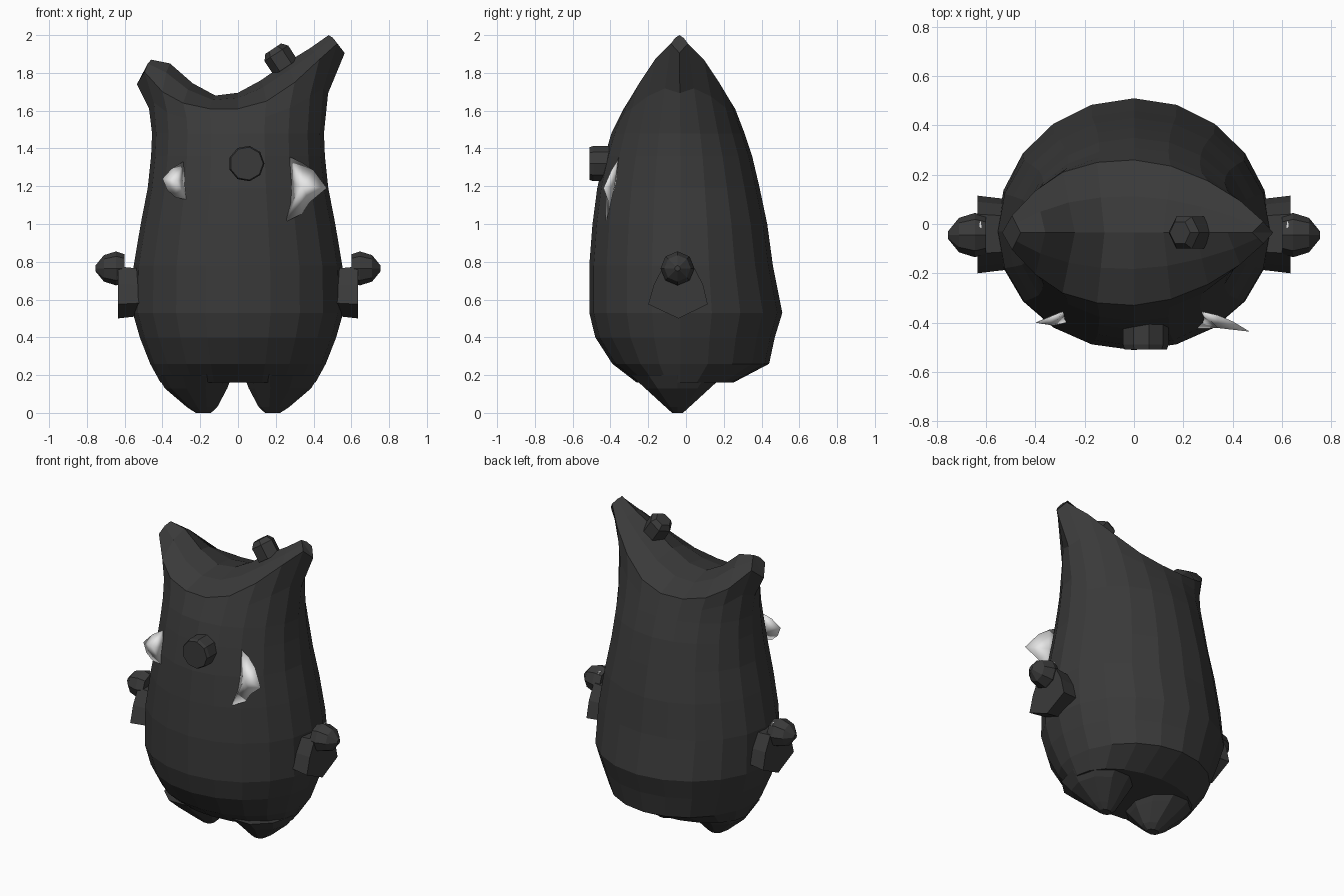
import bpy, bmesh, math
from mathutils import Vector

if "Cube" in bpy.data.objects:
    bpy.data.objects.remove(bpy.data.objects["Cube"])


def material(name, v):
    m = bpy.data.materials.new(name)
    m.diffuse_color = (v, v, v, 1)
    m.use_nodes = True
    m.node_tree.nodes["Principled BSDF"].inputs["Base Color"].default_value = m.diffuse_color
    return m


DARK = material("charcoal", 0.042)
WHITE = material("white", 0.8)
YC = -0.03


def make(name, verts, faces, mat, smooth=False):
    me = bpy.data.meshes.new(name)
    me.from_pydata([tuple(v) for v in verts], [], faces)
    bm = bmesh.new()
    bm.from_mesh(me)
    bmesh.ops.recalc_face_normals(bm, faces=bm.faces)
    for f in bm.faces:
        f.smooth = smooth
    bm.to_mesh(me)
    bm.free()
    me.materials.append(mat)
    ob = bpy.data.objects.new(name, me)
    bpy.context.collection.objects.link(ob)
    return ob


def loft(name, rings, mat):
    # join equal-length rings and cap both ends
    n = len(rings[0])
    verts = [v for r in rings for v in r]
    faces = [(i * n + k, i * n + (k + 1) % n, (i + 1) * n + (k + 1) % n, (i + 1) * n + k)
             for i in range(len(rings) - 1) for k in range(n)]
    faces += [tuple(range(n)), tuple(range(len(verts) - n, len(verts)))]
    return make(name, verts, faces, mat)


def prism(name, centre, axis, stages, n):
    # stages: (distance along axis, radius)
    q = Vector((0, 0, 1)).rotation_difference(Vector(axis))
    rings = [[Vector(centre) + q @ Vector((r * math.cos(2 * math.pi * k / n),
                                           r * math.sin(2 * math.pi * k / n), d))
              for k in range(n)] for d, r in stages]
    return loft(name, rings, DARK)


# Body: oval rings rising to a saddle-shaped rim with two horn tips
N = 20
levels = [(0.16, .41, -.26, .25), (0.26, .465, -.39, .44), (0.40, .52, -.48, .47), (0.53, .557, -.512, .51),
          (0.78, .552, -.512, .46), (1.0, .515, -.495, .43), (1.19, .478, -.47, .39), (1.36, .46, -.43, .35),
          (1.48, .455, -.395, .31)]
rim_half = [(.565, 0, 1.905), (.525, .045, 1.955), (.43, .13, 1.87), (.30, .21, 1.75), (.15, .27, 1.65),
            (0, .295, 1.61), (-.15, .285, 1.61), (-.29, .245, 1.64), (-.40, .17, 1.70), (-.495, .07, 1.805),
            (-.535, 0, 1.74)]
crest = [(.48, 2.0), (.38, 1.93), (.25, 1.85), (.12, 1.76), (0, 1.695), (-.12, 1.68), (-.24, 1.745),
         (-.36, 1.85), (-.46, 1.87)]
rings = []
for z, w, yf, yb in levels:
    ring = []
    for k in range(N):
        a = 2 * math.pi * k / N
        s = math.sin(a)
        ring.append(Vector((w * math.cos(a), YC + s * (yb - YC if s > 0 else YC - yf), z)))
    rings.append(ring)
rim = []
for k in range(N):
    x, d, z = rim_half[min(k, N - k)]
    rim.append(Vector((x, YC - 0.005 + (d if k <= 10 else -d), z)))
mid = []
for low, top in zip(rings[-1], rim):
    m = (low + top) / 2
    m.x = low.x + (top.x - low.x) * 0.2
    mid.append(m)
rings += [mid, rim]
verts = [v for r in rings for v in r]
faces = [(i * N + k, i * N + (k + 1) % N, (i + 1) * N + (k + 1) % N, (i + 1) * N + k)
         for i in range(len(rings) - 1) for k in range(N)]
faces.append(tuple(range(N)))
# saddle top: rim, shoulder and crest strips on both sides
base, cr = len(verts) - N, len(verts)
verts += [Vector((x, YC - 0.005, z)) for x, z in crest]
for side in (1, -1):
    edge = [base + (k if side > 0 else N - k) for k in range(1, 10)]
    sh = len(verts)
    for j in range(9):
        m = (verts[edge[j]] + verts[cr + j]) / 2
        m.z += 0.18 * (verts[cr + j].z - verts[edge[j]].z)
        verts.append(m)
    for j in range(8):
        faces.append((edge[j], edge[j + 1], sh + j + 1, sh + j))
        faces.append((sh + j, sh + j + 1, cr + j + 1, cr + j))
    faces.append((base, edge[0], sh, cr))
    faces.append((base + 10, edge[8], sh + 8, cr + 8))
make("body", verts, faces, DARK)

# Nose and the knob on the taller horn
prism("nose", (.045, -.38, 1.32), (0, -1, 0), [(0, .095), (.11, .095), (.13, .088)], 9)
prism("horn_knob", (.225, -.035, 1.87), (-.55, 0, .83), [(-.05, .075), (.04, .075), (.07, .05)], 6)

for s, side in ((1, "right"), (-1, "left")):
    # Foot
    foot = []
    for z, cx, rx, ry in [(.20, .23, .20, .26), (.13, .222, .165, .18), (.03, .19, .08, .065), (0, .183, .04, .03)]:
        foot.append([Vector((s * (cx + rx * math.cos(math.pi * k / 5)),
                             -.045 + ry * math.sin(math.pi * k / 5), z)) for k in range(10)])
    loft(side + "_foot", foot, DARK)
    # Arm block
    outline = [(-.04, .50), (.115, .575), (.09, .68), (.04, .775), (-.12, .775), (-.17, .68), (-.20, .575)]
    loft(side + "_arm", [[Vector((s * x, -.04 + (y + .04) * g, .65 + (z - .65) * g)) for y, z in outline]
                         for x, g in ((.50, .9), (.57, .95), (.635, 1))], DARK)
    # Hand and pale sliver behind it
    prism(side + "_hand", (s * .60, -.045, .765), (s, 0, 0), [(0, .075), (.045, .09), (.11, .07), (.155, .015)], 8)
    x0, x1 = s * .618, s * .626
    loft(side + "_claw", [[Vector((x, y, z)) for y, z in ((-.065, .70), (.012, .70), (.012, .835), (-.065, .835))]
                          for x in (x0, x1)], WHITE)


# Tusks: thin curved blades with a swollen centre
def tusk(name, pts, centre, thick):
    n = len(pts)
    c = Vector(centre)
    v = [Vector(p) for p in pts] + [c + Vector((0, -thick, 0)), c + Vector((0, thick, 0))]
    f = [(k, (k + 1) % n, n + e) for k in range(n) for e in (0, 1)]
    make(name, v, f, WHITE, True)


tusk("large_tusk", [(.275, -.355, 1.355), (.34, -.37, 1.325), (.40, -.395, 1.285), (.47, -.437, 1.19),
                    (.38, -.41, 1.115), (.34, -.41, 1.055), (.25, -.425, 1.01), (.28, -.40, 1.11),
                    (.275, -.37, 1.22)], (.34, -.40, 1.2), .022)
tusk("small_tusk", [(-.29, -.355, 1.33), (-.35, -.38, 1.295), (-.40, -.40, 1.24), (-.375, -.405, 1.18),
                    (-.33, -.405, 1.14), (-.275, -.40, 1.13), (-.28, -.37, 1.23)], (-.325, -.39, 1.23), .022)
